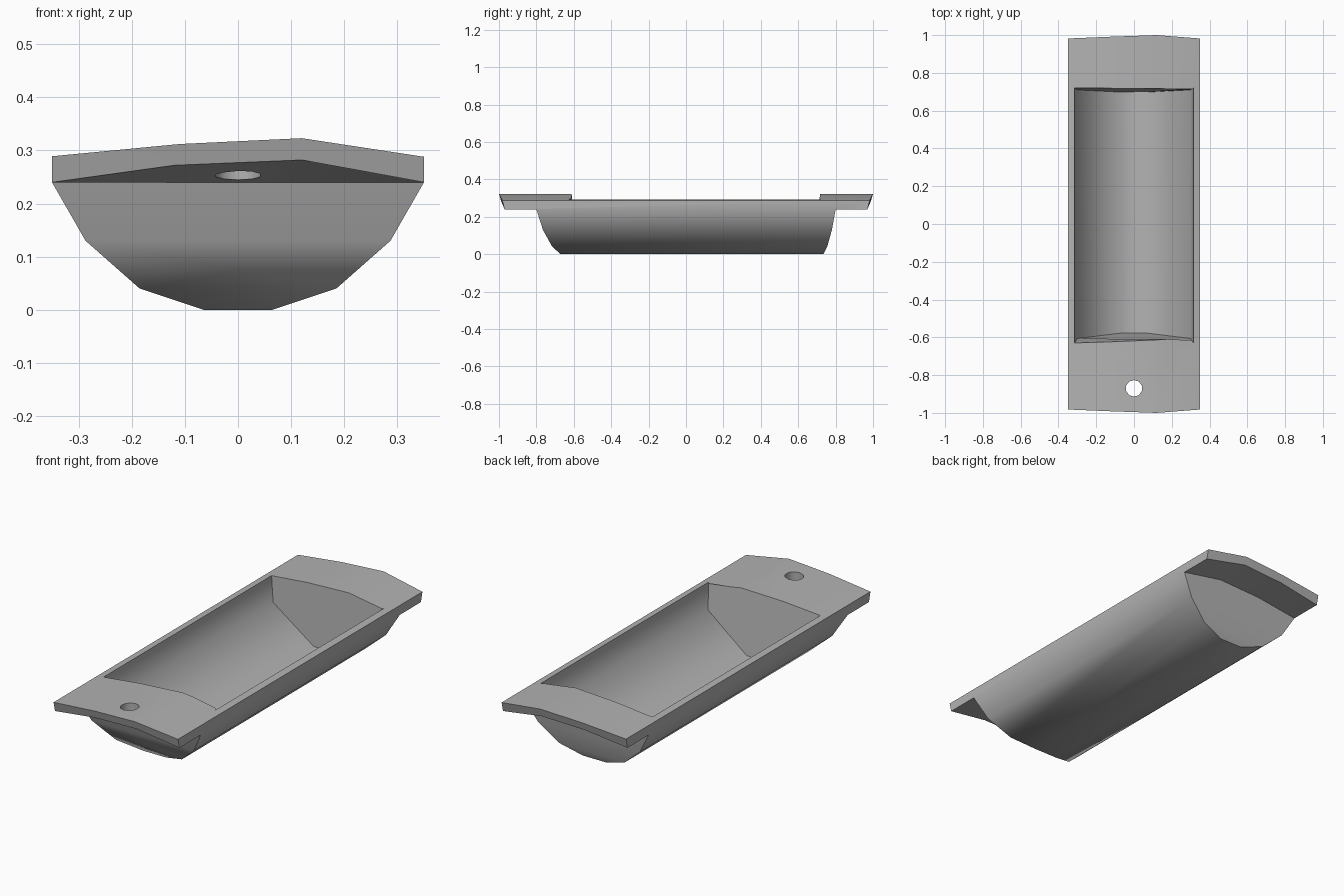
import bpy, bmesh
from math import radians

cube = bpy.data.objects.get("Cube")
if cube:
    bpy.data.objects.remove(cube, do_unlink=True)

grey = bpy.data.materials.new("plain grey")
grey.use_nodes = True
colour = (0.45, 0.45, 0.45, 1)
grey.diffuse_color = colour
grey.node_tree.nodes["Principled BSDF"].inputs["Base Color"].default_value = colour


def finish(bm, name):
    bmesh.ops.recalc_face_normals(bm, faces=bm.faces)
    mesh = bpy.data.meshes.new(name)
    bm.to_mesh(mesh)
    bm.free()
    ob = bpy.data.objects.new(name, mesh)
    bpy.context.collection.objects.link(ob)
    mesh.materials.append(grey)
    return ob


def strip(bm, a, b):
    """Bridge two open rows of vertices, merging shared ends."""
    for i in range(len(a) - 1):
        corners = list(dict.fromkeys((a[i], a[i + 1], b[i + 1], b[i])))
        if len(corners) > 2:
            bm.faces.new(corners)


def mirrored(half):
    return half + [(-x, z) for x, z in reversed(half)]


def slope(z, table):
    """End position along y at height z."""
    for (z0, y0), (z1, y1) in zip(table, table[1:]):
        if z <= z1:
            return y0 + (y1 - y0) * (z - z0) / (z1 - z0)
    return table[-1][1]


# Arched top and underside, and the rounded hull below
top = [(-.35, .289), (-.11, .312), (.12, .323), (.35, .288)]
under = [(-.35, .24), (-.12, .272), (.12, .282), (.35, .24)]
hull = mirrored([(-.35, .24), (-.287, .13), (-.185, .04), (-.065, 0)])
front_end = [(0, -.67), (.04, -.715), (.13, -.765), (.24, -.8)]
back_end = [(0, .735), (.04, .755), (.13, .78), (.24, .8)]
tip_in = [.018, .008, 0, .018]

bm = bmesh.new()


def row(points, ys):
    return [bm.verts.new((x, y, z)) for (x, z), y in zip(points, ys)]


def body_end(table, joint):
    ring = row(hull, [slope(z, table) for x, z in hull])
    mid = row(joint[1:3], [table[-1][1]] * 2)
    return ring, [ring[0], *mid, ring[-1]]


front_top = row(top, [t - 1 for t in tip_in])
front_under = row(under, [t - .988 for t in tip_in])
back_top = row(top, [1 - t for t in tip_in])
back_under = row(under, [.988 - t for t in tip_in])
front_ring, front_joint = body_end(front_end, [(x, .24) for x, z in under])
back_ring, back_joint = body_end(back_end, under)

strip(bm, front_top, back_top)
strip(bm, front_top, front_under)
strip(bm, back_top, back_under)
strip(bm, front_under, front_joint)
strip(bm, back_under, back_joint)
strip(bm, front_ring, back_ring)
for i in (0, 3):
    bm.faces.new((front_top[i], front_under[i], front_joint[i],
                  back_joint[i], back_under[i], back_top[i]))
for ring, joint in ((front_ring, front_joint), (back_ring, back_joint)):
    bm.faces.new((*joint, ring[-2], ring[1]))
    strip(bm, ring[1:4], ring[-2:-5:-1])
tray = finish(bm, "tray")

# Hollow of the trough
bm = bmesh.new()
cavity = mirrored([(-.315, .5), (-.315, .29), (-.3, .165), (-.063, .008)])
ends = [row(cavity, [slope(z, t) for x, z in cavity]) for t in
        ([(0, -.575), (.29, -.63)], [(0, .697), (.29, .72)])]
strip(bm, *ends)
strip(bm, [ends[0][0], ends[0][-1]], [ends[1][0], ends[1][-1]])
for end in ends:
    bm.faces.new(end)
hollow = finish(bm, "hollow_cutter")

# Hanging hole in the front flange
bm = bmesh.new()
bmesh.ops.create_cone(bm, cap_ends=True, segments=10, radius1=.044, radius2=.044, depth=.4)
bmesh.ops.translate(bm, verts=bm.verts, vec=(0, -.87, .3))
hole = finish(bm, "hole_cutter")

for cutter in (hollow, hole):
    cutter.hide_render = True
    cut = tray.modifiers.new(cutter.name, "BOOLEAN")
    cut.operation = "DIFFERENCE"
    cut.solver = "EXACT"
    cut.object = cutter

# Apply the cuts and drop the cutters
bpy.context.view_layer.update()
tray.data = bpy.data.meshes.new_from_object(
    tray.evaluated_get(bpy.context.evaluated_depsgraph_get()))
tray.modifiers.clear()
for cutter in (hollow, hole):
    bpy.data.objects.remove(cutter, do_unlink=True)

bpy.ops.object.select_all(action="DESELECT")
tray.select_set(True)
bpy.context.view_layer.objects.active = tray
bpy.ops.object.shade_smooth_by_angle(angle=radians(52))
